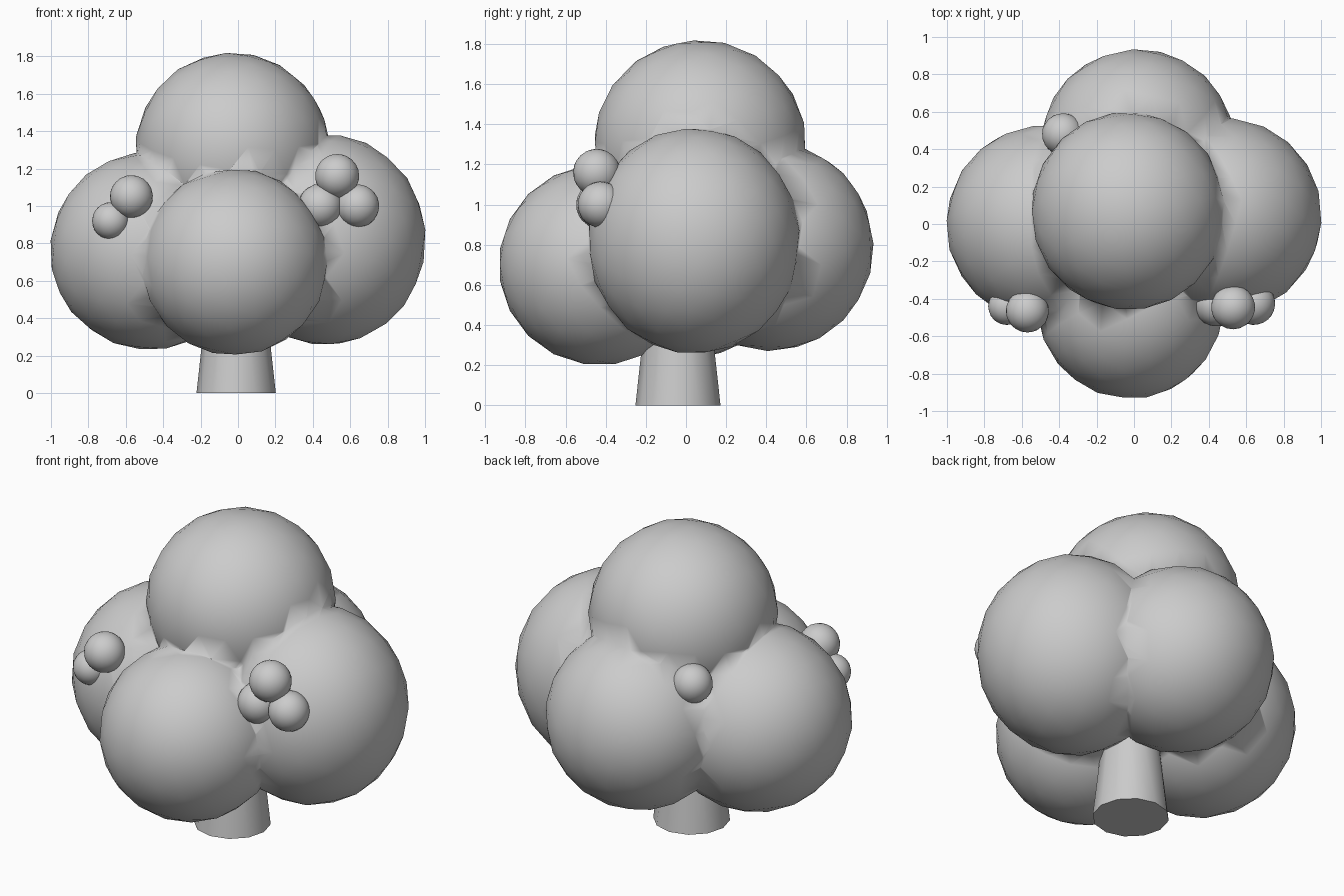
import bpy
from math import radians

if "Cube" in bpy.data.objects:
    bpy.data.objects.remove(bpy.data.objects["Cube"])


def ball(name, loc, radii, rot=(0, 0, 0), subdiv=3):
    """Smooth low-poly ball with separate radii."""
    bpy.ops.mesh.primitive_ico_sphere_add(subdivisions=subdiv, radius=1, location=loc)
    ob = bpy.context.object
    ob.name = name
    # turn the facets first, then stretch along the world axes
    ob.rotation_euler = [radians(a) for a in rot]
    bpy.ops.object.transform_apply(location=False, rotation=True, scale=False)
    ob.scale = radii
    bpy.ops.object.transform_apply(location=False, rotation=False, scale=True)
    bpy.ops.object.shade_smooth()
    return ob


# Foliage: five overlapping lobes joined into one skin
foliage = ball("foliage", (-0.03, 0.07, 1.3), (0.52, 0.53, 0.52), (12, 8, 0))
lobes = [
    ((-0.47, 0.0, 0.76), (0.535, 0.53, 0.53), (20, 0, 15)),    # left
    ((0.47, 0.04, 0.82), (0.535, 0.53, 0.565), (0, 15, 40)),   # right
    ((-0.02, -0.43, 0.70), (0.50, 0.505, 0.50), (10, 25, 0)),  # front
    ((0.02, 0.42, 0.79), (0.52, 0.515, 0.52), (25, 10, 30)),   # back
]
for loc, radii, rot in lobes:
    lobe = ball("lobe", loc, radii, rot)
    bpy.context.view_layer.objects.active = foliage
    mod = foliage.modifiers.new("join", "BOOLEAN")
    mod.operation = "UNION"
    mod.solver = "EXACT"
    mod.object = lobe
    bpy.ops.object.modifier_apply(modifier=mod.name)
    bpy.data.objects.remove(lobe)
for poly in foliage.data.polygons:
    poly.use_smooth = True

# Trunk: tapered, hidden top inside the foliage
bpy.ops.mesh.primitive_cone_add(vertices=12, radius1=0.212, radius2=0.135, depth=0.7,
                                location=(-0.01, -0.04, 0.35))
trunk = bpy.context.object
trunk.name = "trunk"
bpy.ops.object.shade_smooth_by_angle(angle=radians(40))

# Berries: cluster of three, cluster of two, and a single one at the back
berries = [
    ((0.53, -0.445, 1.16), 0.118),
    ((0.44, -0.43, 1.0), 0.118),
    ((0.64, -0.425, 1.0), 0.115),
    ((-0.57, -0.465, 1.05), 0.115),
    ((-0.68, -0.44, 0.92), 0.10),
    ((-0.38, 0.48, 1.12), 0.112),
]
for i, (loc, r) in enumerate(berries):
    ball(f"berry_{i + 1}", loc, (r, r, r), (15 * i, 10, 20 * i))
